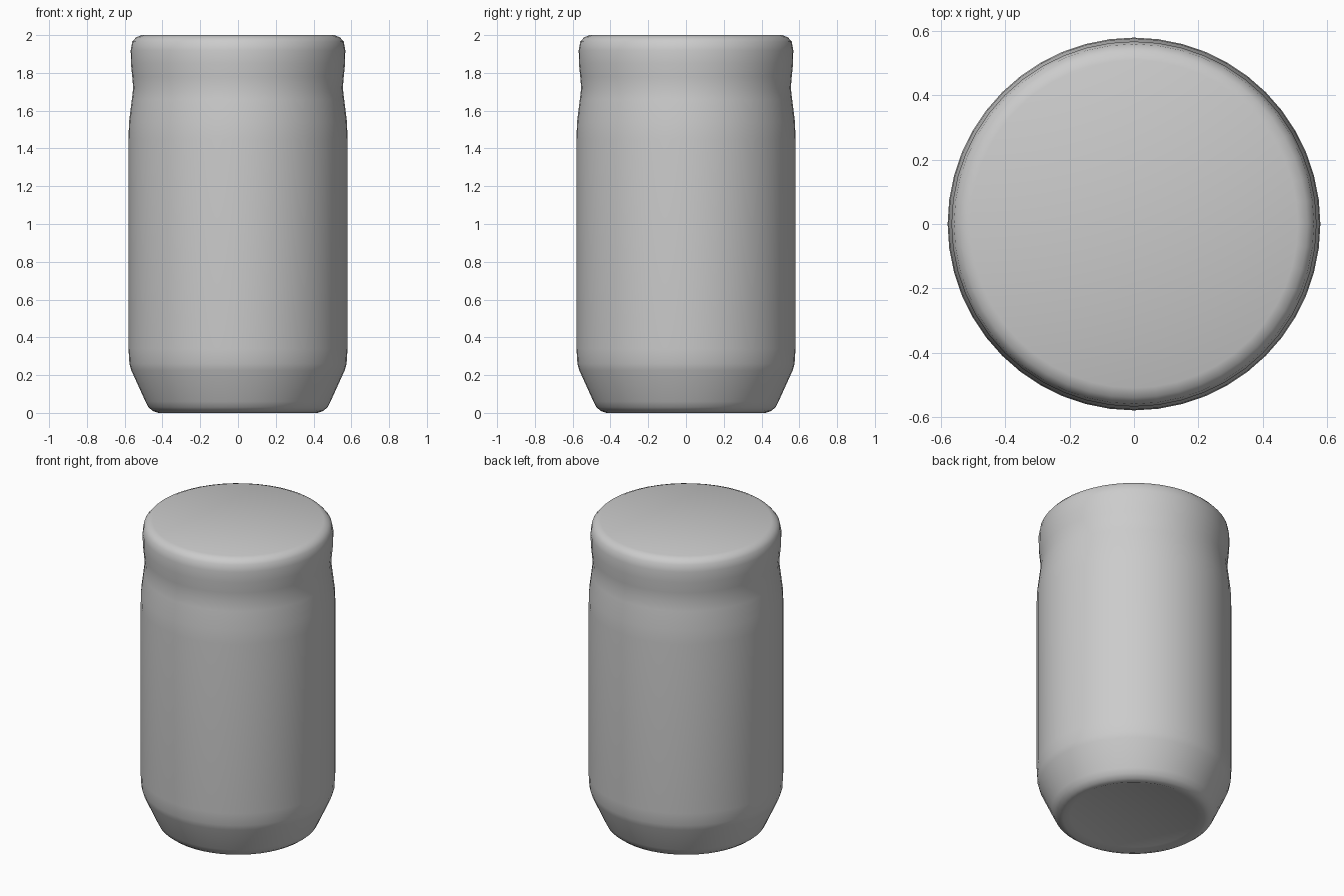
import bpy, bmesh, math

cube = bpy.data.objects.get("Cube")
if cube:
    bpy.data.objects.remove(cube, do_unlink=True)

# Single plain grey finish
grey = bpy.data.materials.new("plain grey")
grey.use_nodes = True
colour = (0.6, 0.6, 0.6, 1)
grey.diffuse_color = colour
grey.node_tree.nodes["Principled BSDF"].inputs["Base Color"].default_value = colour


def lathe(name, profile, sides=48):
    """Spin a (radius, height) profile about z; profile ends on the axis."""
    bm = bmesh.new()
    verts = [bm.verts.new((r, 0, z)) for r, z in profile]
    edges = [bm.edges.new(pair) for pair in zip(verts, verts[1:])]
    bmesh.ops.spin(bm, geom=verts + edges, cent=(0, 0, 0), axis=(0, 0, 1),
                   angle=math.tau, steps=sides, use_duplicate=False)
    bmesh.ops.remove_doubles(bm, verts=bm.verts, dist=0.0005)
    bmesh.ops.recalc_face_normals(bm, faces=bm.faces)
    mesh = bpy.data.meshes.new(name)
    bm.to_mesh(mesh)
    bm.free()
    mesh.materials.append(grey)
    obj = bpy.data.objects.new(name, mesh)
    bpy.context.collection.objects.link(obj)
    bpy.ops.object.select_all(action="DESELECT")
    obj.select_set(True)
    bpy.context.view_layer.objects.active = obj
    bpy.ops.object.shade_smooth_by_angle(angle=math.radians(40))
    return obj


# Closed jar: base, tapered foot, straight wall, pinched neck, rounded lid
lathe("jar", [
    (0, 0.018), (0.38, 0.015), (0.42, 0.0), (0.45, 0.01), (0.475, 0.03),
    (0.49, 0.06), (0.565, 0.225), (0.575, 0.26), (0.58, 0.34),
    (0.58, 1.45), (0.577, 1.54), (0.562, 1.66), (0.555, 1.72),
    (0.56, 1.78), (0.567, 1.85), (0.568, 1.92), (0.56, 1.965),
    (0.54, 1.988), (0.51, 2.0), (0, 2.0),
])
